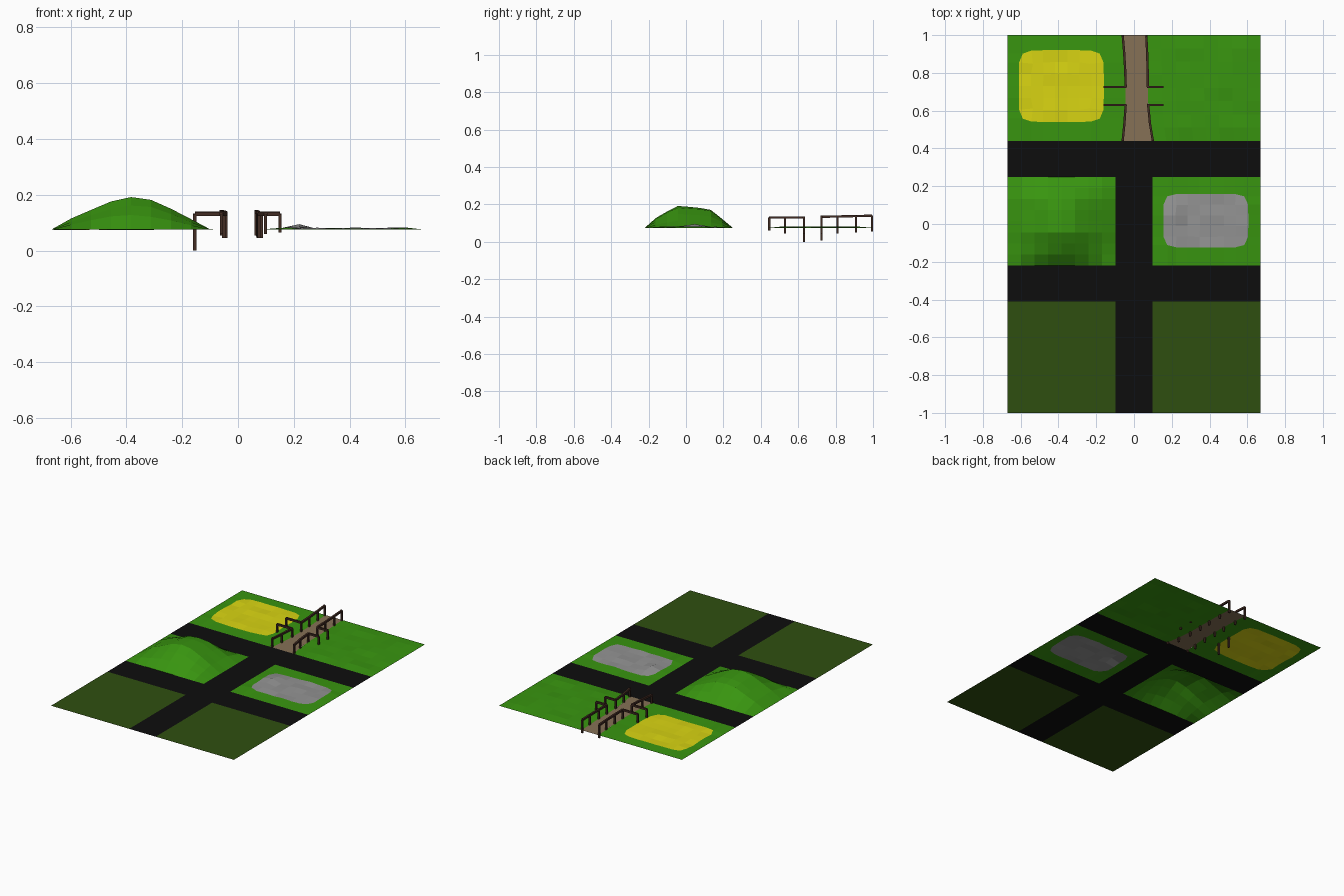
import bpy, random
from mathutils import Vector

if "Cube" in bpy.data.objects:
    bpy.data.objects.remove(bpy.data.objects["Cube"])

random.seed(4)
Z = 0.075  # street level


def mat(name, r, g, b):
    m = bpy.data.materials.new(name)
    m.diffuse_color = (r, g, b, 1)
    m.use_nodes = True
    m.node_tree.nodes["Principled BSDF"].inputs["Base Color"].default_value = m.diffuse_color
    return m


ASPHALT = mat("asphalt black", .004, .004, .004)
DARK = mat("dark grass", .028, .078, .005)
GRASS = mat("bright grass", .04, .30, .005)
YELLOW = mat("sand yellow", .69, .66, .006)
GREY = mat("rock grey", .29, .29, .29)
PATH = mat("path brown", .24, .165, .092)
WOOD = mat("dark wood", .055, .025, .017)


def make(name, verts, faces, mats):
    me = bpy.data.meshes.new(name)
    me.from_pydata(verts, [], faces)
    for m in mats:
        me.materials.append(m)
    ob = bpy.data.objects.new(name, me)
    bpy.context.collection.objects.link(ob)
    return ob


def grid(name, nx, ny, pos, mats, ring=False):
    """Sheet of nx x ny quads; with ring, inner faces take the second colour."""
    verts = [pos(i, j) for j in range(ny + 1) for i in range(nx + 1)]
    w = nx + 1
    faces = [(j * w + i, j * w + i + 1, (j + 1) * w + i + 1, (j + 1) * w + i)
             for j in range(ny) for i in range(nx)]
    ob = make(name, verts, faces, mats)
    if ring:
        for k, p in enumerate(ob.data.polygons):
            i, j = k % nx, k // nx
            p.material_index = int(0 < i < nx - 1 and 0 < j < ny - 1)
    return ob


def rect(name, x0, x1, y0, y1, m):
    grid(name, 1, 1, lambda i, j: ((x0, x1)[i], (y0, y1)[j], Z), [m])


def lerp(a, b, t):
    return a + (b - a) * t


def curve(keys, y):
    """Piecewise linear lookup."""
    for (y0, x0), (y1, x1) in zip(keys, keys[1:]):
        if y <= y1:
            return lerp(x0, x1, (y - y0) / (y1 - y0))
    return keys[-1][1]


def path_left(y):
    return curve([(.44, -.06), (.54, -.05), (.63, -.044), (.73, -.044), (.86, -.048), (1, -.06)], y)


def path_right(y):
    return curve([(.44, .10), (.54, .083), (.63, .075), (.73, .073), (.86, .072), (1, .065)], y)


def patch_lot(name, lot, patch, nx, ny, colour, height, right_edge=None):
    """Grass lot with a rounded patch inset in the same sheet."""
    lx0, lx1, ly0, ly1 = lot
    px0, px1, py0, py1 = patch

    def pos(i, j):
        u = (i - 1) / (nx - 2) * 2 - 1
        v = (j - 1) / (ny - 2) * 2 - 1
        if i in (0, nx) or j in (0, ny):
            u, v = max(-1, min(1, u)), max(-1, min(1, v))
        m = max(abs(u), abs(v))
        k = 7
        s = m / (abs(u) ** k + abs(v) ** k) ** (1 / k) if m else 0
        x = lerp(px0, px1, (u * s + 1) / 2)
        y = lerp(py0, py1, (v * s + 1) / 2)
        edge = False
        if j in (0, ny):
            y, edge = (ly0 if j == 0 else ly1), True
        if i == 0:
            x, edge = lx0, True
        if i == nx:
            x, edge = (right_edge(y) if right_edge else lx1), True
        return x, y, (Z if edge else Z + height(x, y))

    grid(name, nx, ny, pos, [GRASS, colour], ring=True)


# Roads
rect("front_cross_road", -.67, .67, -.41, -.22, ASPHALT)
rect("back_cross_road", -.67, .67, .25, .44, ASPHALT)
rect("front_main_road", -.097, .097, -1, -.41, ASPHALT)
rect("middle_main_road", -.097, .097, -.22, .25, ASPHALT)

# Flat front lots
for side, s in (("left", -1), ("right", 1)):
    a, b = sorted((s * .097, s * .67))
    rect(side + "_front_lot", a, b, -1, -.41, DARK)

# Grassy hill, hollow underneath
HX = [0, .35, .66, .93, 1, .95, .66, .33, 0]
HY = [0, .45, .74, 1, .96, .91, .82, .42, 0]
grid("grass_hill", 8, 8, lambda i, j: (
    lerp(-.67, -.097, i / 8), lerp(-.22, .25, j / 8),
    Z + .117 * HX[i] * HY[j] * (random.uniform(.9, 1) if 0 < i < 8 and i != 4 else 1)), [GRASS])


# Rock lot with one taller lump
def rock_height(x, y):
    lump = max(0, 1 - abs(x - .225) / .06) * max(0, 1 - abs(y - .03) / .1)
    return random.uniform(0, .008) + .016 * lump


patch_lot("rock_lot", (.097, .67, -.22, .25), (.155, .605, -.125, .16), 9, 7, GREY, rock_height)

# Sand lot beside the path
patch_lot("sand_lot", (-.67, -.05, .44, 1), (-.61, -.16, .54, .92), 9, 8, YELLOW,
          lambda x, y: random.uniform(-.001, .005), path_left)


# Path and the lawn on its right
def path_pos(i, j):
    y = lerp(.44, 1, j / 12)
    return (path_left(y), path_right(y))[i], y, Z


def lawn_pos(i, j):
    y = lerp(.44, 1, j / 8)
    inside = 0 < i < 8 and 0 < j < 8
    return lerp(path_right(y), .67, i / 8), y, Z + (random.uniform(0, .007) if inside else 0)


grid("footpath", 1, 12, path_pos, [PATH])
grid("right_lawn", 8, 8, lawn_pos, [GRASS])


# Wooden railings
def beam(name, a, b, t):
    """Square bar from a to b."""
    a, b = Vector(a), Vector(b)
    d = (b - a).normalized()
    side = d.cross(Vector((0, 1, 0) if abs(d.z) > .9 else (0, 0, 1))).normalized() * t / 2
    up = d.cross(side).normalized() * t / 2
    verts = [p + su * side + sv * up for p in (a, b)
             for su, sv in ((-1, -1), (1, -1), (1, 1), (-1, 1))]
    faces = [(3, 2, 1, 0), (4, 5, 6, 7)] + [(k, (k + 1) % 4, 4 + (k + 1) % 4, 4 + k) for k in range(4)]
    make(name, verts, faces, [WOOD])


def railing(name, points, bottoms, top):
    tops = [(x, y, top + .006 * max(0, y - .73) / .27) for x, y in points]
    for k, (p, bottom) in enumerate(zip(tops, bottoms)):
        beam(f"{name}_post_{k}", (p[0], p[1], bottom), p, .011)
    for k, (p, q) in enumerate(zip(tops, tops[1:])):
        beam(f"{name}_rail_{k}", p, q, .012)


for side, edge, end, low in (("left", path_left, -.155, 0), ("right", path_right, .15, .065)):
    railing(side + "_near_railing", [(edge(y), y) for y in (.445, .53, .63)] + [(end, .63)],
            [.06, .045, .045, low], .13)
    railing(side + "_far_railing", [(edge(y), y) for y in (.994, .91, .81, .725)] + [(end, .725)],
            [.055, .05, .045, .045, low + .008], .134)
